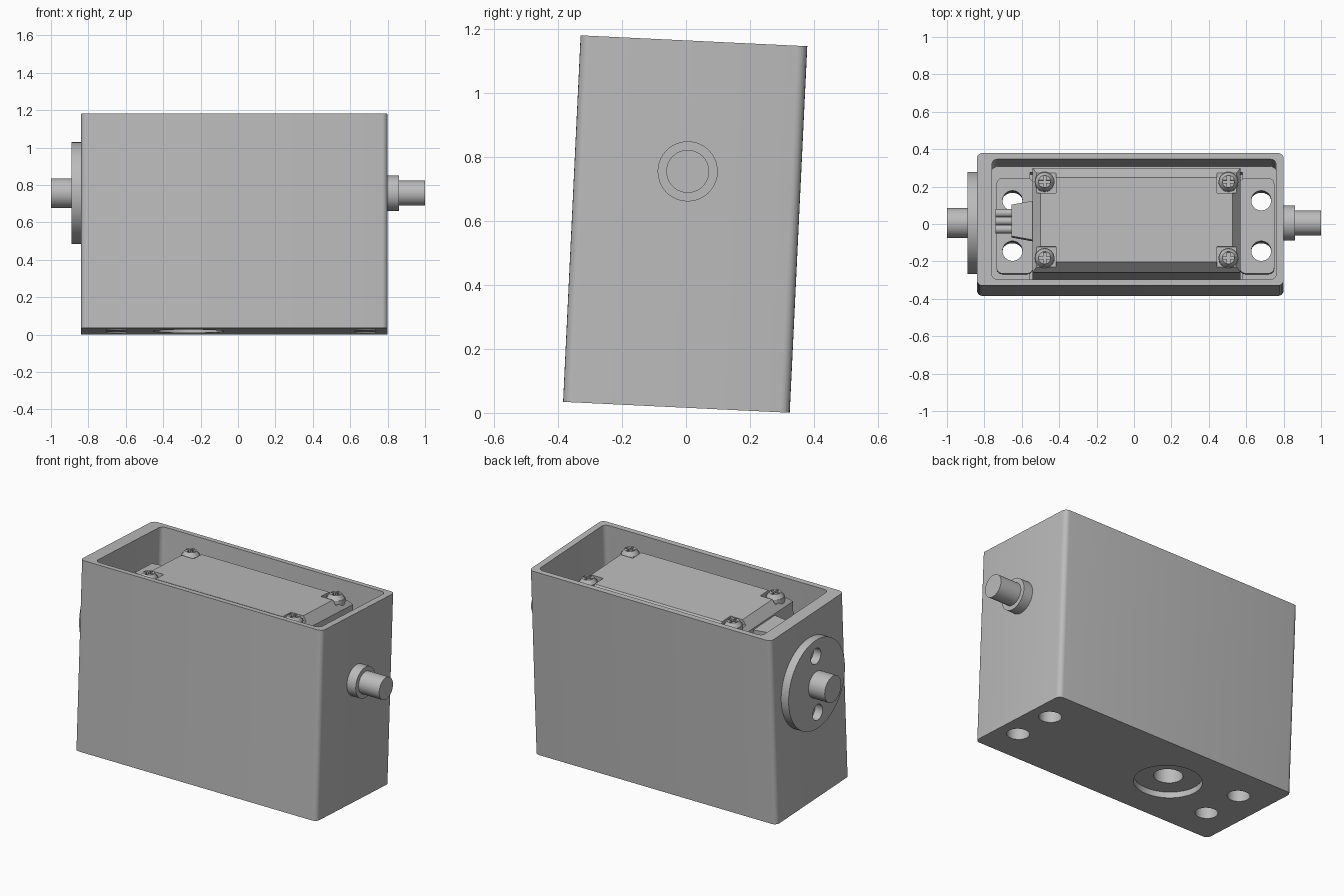
import bpy, bmesh, math
from mathutils import Matrix, Vector

if "Cube" in bpy.data.objects:
    bpy.data.objects.remove(bpy.data.objects["Cube"], do_unlink=True)

grey = bpy.data.materials.new("plain_grey")
grey.use_nodes = True
COLOR = (0.5, 0.5, 0.5, 1)
grey.diffuse_color = COLOR
grey.node_tree.nodes["Principled BSDF"].inputs["Base Color"].default_value = COLOR

# The whole assembly leans back slightly about x
LEAN = Matrix.Translation((0, -0.03, 0.0175)) @ Matrix.Rotation(math.radians(-2.74), 4, 'X')
parts = []


def finish(name, bm):
    mesh = bpy.data.meshes.new(name)
    bmesh.ops.recalc_face_normals(bm, faces=bm.faces)
    bm.to_mesh(mesh)
    bm.free()
    mesh.materials.append(grey)
    obj = bpy.data.objects.new(name, mesh)
    bpy.context.collection.objects.link(obj)
    parts.append(obj)
    return obj


def box(name, x, y, z, corner=0, top_inset=(0, 0)):
    """Box from ranges; rounded upright edges or a tapered top are optional."""
    bm = bmesh.new()
    bmesh.ops.create_cube(bm, size=1)
    for v in bm.verts:
        up = v.co.z > 0
        v.co = Vector([(r[0] if c < 0 else r[1]) for c, r in zip(v.co, (x, y, z))])
        if up:
            v.co.x -= math.copysign(top_inset[0], v.co.x - sum(x) / 2)
            v.co.y -= math.copysign(top_inset[1], v.co.y - sum(y) / 2)
    if corner:
        upright = [e for e in bm.edges if abs(e.verts[0].co.z - e.verts[1].co.z) > 1e-4]
        bmesh.ops.bevel(bm, geom=upright, offset=corner, segments=5, profile=0.5, affect='EDGES')
    return finish(name, bm)


def rod(name, axis, start, length, radius, sides=48, tip=None):
    """Cylinder or cone from a start point along x or z."""
    bm = bmesh.new()
    m = Matrix.Translation(start)
    if axis == 'X':
        m = m @ Matrix.Rotation(math.pi / 2, 4, 'Y')
    bmesh.ops.create_cone(bm, cap_ends=True, segments=sides, radius1=radius,
                          radius2=radius if tip is None else tip, depth=length,
                          matrix=m @ Matrix.Translation((0, 0, length / 2)))
    return finish(name, bm)


def combine(target, tools, op='DIFFERENCE'):
    """Cut or join tools into the target, then discard them."""
    for tool in tools:
        mod = target.modifiers.new("bool", 'BOOLEAN')
        mod.operation, mod.solver, mod.object = op, 'EXACT', tool
    bpy.context.view_layer.update()
    dg = bpy.context.evaluated_depsgraph_get()
    mesh = bpy.data.meshes.new_from_object(target.evaluated_get(dg))
    target.modifiers.clear()
    target.data = mesh
    for tool in tools:
        parts.remove(tool)
        bpy.data.objects.remove(tool, do_unlink=True)


MOUNT = [(x, y) for x in (-0.65, 0.68) for y in (-0.135, 0.135)]
SPLINE_X = -0.265
AXLE_Z = 0.739

# Outer case: open at the top, with a ledge around a pocket for the motor
case = box("case", (-0.84, 0.80), (-0.355, 0.355), (0, 1.148), 0.03)
cutters = [box("c", (-0.76, 0.76), (-0.322, 0.322), (0.33, 1.3), 0.03),
           box("c", (-0.555, 0.58), (-0.29, 0.29), (0.035, 0.5)),
           rod("c", 'Z', (SPLINE_X, 0, -0.1), 0.2, 0.187)]
cutters += [rod("c", 'Z', (x, y, -0.1), 0.6, 0.062) for x, y in MOUNT]
combine(case, cutters)

# Motor body with a bore for its output
body = box("motor_body", (-0.543, 0.57), (-0.28, 0.28), (0.035, 1.04))
combine(body, [rod("c", 'Z', (SPLINE_X, 0, -0.1), 0.25, 0.08)])

# Mounting lugs at both ends of the motor
for side, xr in (("right", (-0.735, -0.54)), ("left", (0.565, 0.75))):
    lug = box(side + "_lug" if side == "left" else "right_lug", xr, (-0.255, 0.255), (0.33, 0.43), 0.03)
    combine(lug, [rod("c", 'Z', (x, y, 0.2), 0.4, 0.053) for x, y in MOUNT if xr[0] < x < xr[1]])

# Chamfered motor lid with a notch under each screw
SCREWS = [(x, y) for x in (-0.478, 0.505) for y in (-0.204, 0.204)]
lid = box("motor_lid", (-0.543, 0.57), (-0.28, 0.28), (1.04, 1.10), 0, (0.043, 0.055))
combine(lid, [box("c", (x - 0.06, x + 0.06), (y - 0.06, y + 0.06), (1.07, 1.2)) for x, y in SCREWS])

# Domed screws with cross slots
for i, (x, y) in enumerate(SCREWS):
    screw = rod("lid_screw_%d" % (i + 1), 'Z', (x, y, 1.05), 0.04, 0.053, 32)
    combine(screw, [rod("c", 'Z', (x, y, 1.085), 0.03, 0.0529, 32, 0.033)], 'UNION')
    combine(screw, [box("c", (x - a, x + a), (y - b, y + b), (1.092, 1.2))
                    for a, b in ((0.03, 0.007), (0.007, 0.03))])

# Cable strain relief, narrowing outward, and three wires
relief = box("strain_relief", (-0.655, -0.54), (-0.105, 0.105), (0.87, 1.03))
for v in relief.data.vertices:
    if v.co.x < -0.6:
        v.co.y *= 0.8
for i in range(3):
    rod("wire_%d" % (i + 1), 'X', (-0.74, (i - 1) * 0.043, 0.95), 0.1, 0.022, 20)

# Stub axle and collar on the +x end
rod("left_collar", 'X', (0.79, 0, AXLE_Z), 0.07, 0.094)
rod("left_axle", 'X', (0.79, 0, AXLE_Z), 0.21, 0.067)

# Flange with two holes and stub axle on the -x end
flange = rod("right_flange", 'X', (-0.89, 0, AXLE_Z), 0.05, 0.273, 64)
combine(flange, [rod("c", 'X', (-1, 0, AXLE_Z + s * 0.175), 0.3, 0.048, 32) for s in (-1, 1)])
rod("right_axle", 'X', (-1.0, 0, AXLE_Z), 0.15, 0.08)

# Lean everything and smooth the round sides
bpy.ops.object.select_all(action='DESELECT')
for obj in parts:
    obj.matrix_world = LEAN
    obj.select_set(True)
bpy.context.view_layer.objects.active = case
bpy.ops.object.shade_smooth_by_angle(angle=math.radians(30))
